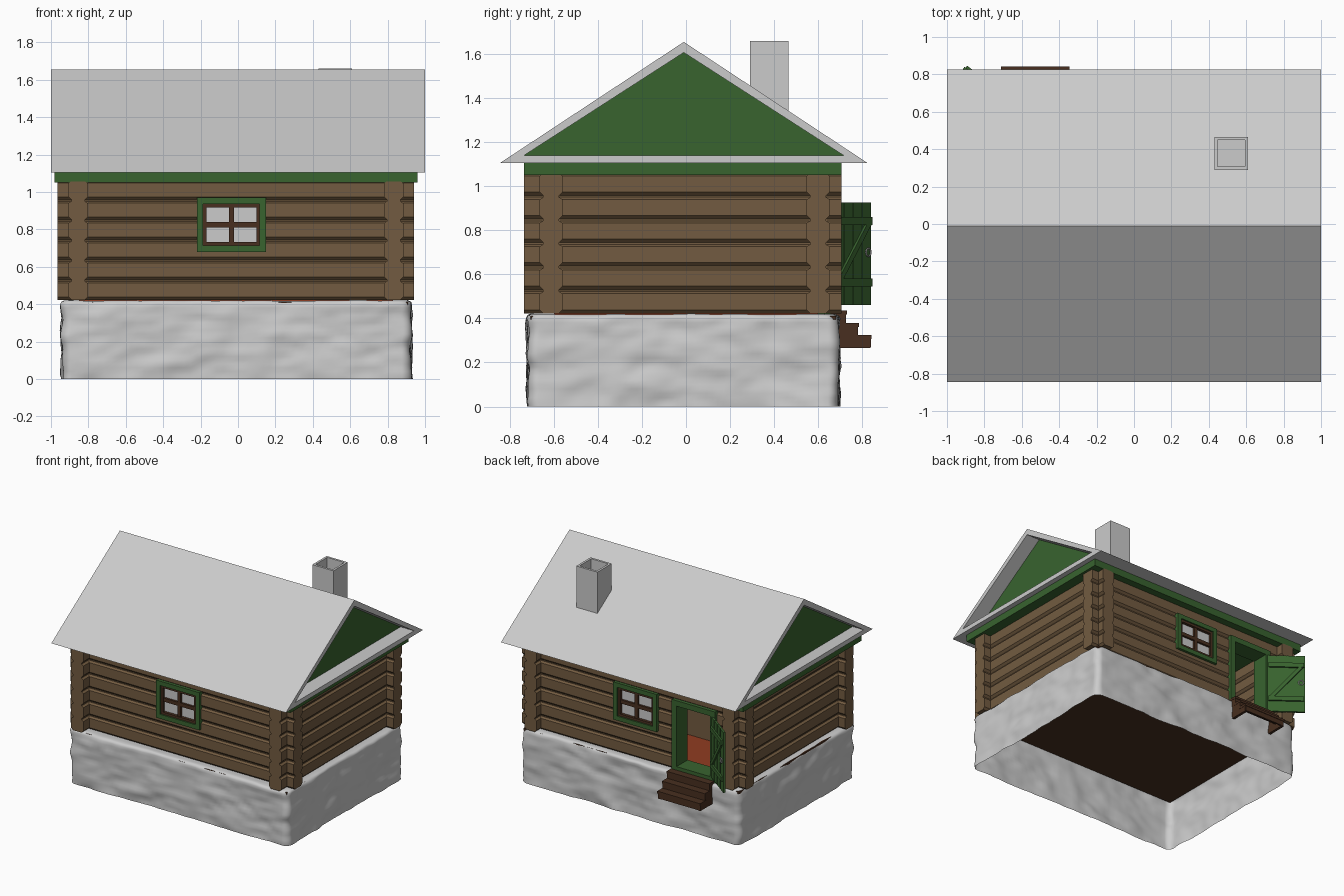
import bpy, bmesh, math
from mathutils import Vector, noise

if "Cube" in bpy.data.objects:
    bpy.data.objects.remove(bpy.data.objects["Cube"])


def material(name, r, g, b):
    m = bpy.data.materials.new(name)
    m.diffuse_color = (r, g, b, 1)
    m.use_nodes = True
    m.node_tree.nodes["Principled BSDF"].inputs["Base Color"].default_value = m.diffuse_color
    return m


LOG = material("log_wood", .17, .105, .052)
GREEN = material("green_paint", .04, .125, .028)
BROWN = material("dark_wood", .065, .028, .014)
RED = material("red_floor", .28, .045, .015)
LIGHT = material("light_grey", .6, .6, .6)


def finish(name, bm, mat=None):
    bmesh.ops.recalc_face_normals(bm, faces=bm.faces)
    me = bpy.data.meshes.new(name)
    bm.to_mesh(me)
    bm.free()
    ob = bpy.data.objects.new(name, me)
    bpy.context.collection.objects.link(ob)
    if mat:
        me.materials.append(mat)
    return ob


def add_box(bm, lo, hi):
    vs = bmesh.ops.create_cube(bm, size=1)["verts"]
    for v in vs:
        v.co = Vector([(lo[i] + hi[i]) / 2 + v.co[i] * (hi[i] - lo[i]) for i in range(3)])


def boxes(name, items, mat=None):
    bm = bmesh.new()
    for lo, hi in items:
        add_box(bm, lo, hi)
    return finish(name, bm, mat)


def add_prism(bm, pts, axis, a, b):
    place = (lambda p, t: (t, p[0], p[1])) if axis == "x" else (lambda p, t: (p[0], t, p[1]))
    r0 = [bm.verts.new(place(p, a)) for p in pts]
    r1 = [bm.verts.new(place(p, b)) for p in pts]
    bm.faces.new(r0)
    bm.faces.new(r1[::-1])
    n = len(pts)
    for i in range(n):
        bm.faces.new((r0[i], r1[i], r1[(i + 1) % n], r0[(i + 1) % n]))


def prism(name, pts, axis, a, b, mat=None):
    bm = bmesh.new()
    add_prism(bm, pts, axis, a, b)
    return finish(name, bm, mat)


def frame(name, x0, x1, z0, z1, w, y0, y1, mat):
    return boxes(name, [((x0, y0, z0), (x0 + w, y1, z1)), ((x1 - w, y0, z0), (x1, y1, z1)),
                        ((x0 + w, y0, z0), (x1 - w, y1, z0 + w)),
                        ((x0 + w, y0, z1 - w), (x1 - w, y1, z1))], mat)


# Stone foundation: rough open shell with a rolled top edge
def outline(inset, n_side=50, n_corner=8, r=.05):
    x0, x1, y0, y1 = -.94 + inset, .925 - inset, -.717 + inset, .692 - inset
    pts = []
    for cx, cy, a in ((x1 - r, y1 - r, 0), (x0 + r, y1 - r, 90), (x0 + r, y0 + r, 180), (x1 - r, y0 + r, 270)):
        for i in range(n_corner + 1):
            t = math.radians(a + 90 * i / n_corner)
            pts.append(Vector((cx + r * math.cos(t), cy + r * math.sin(t), 0)))
    out = []
    for i, p in enumerate(pts):
        q = pts[(i + 1) % len(pts)]
        k = n_side if (q - p).length > .3 else 1
        out += [p.lerp(q, j / k) for j in range(k)]
    return out


levels = [(0, .4 * i / 20) for i in range(21)] + [(.006, .413), (.02, .419), (.045, .418), (.1, .416)]
bm = bmesh.new()
rows = []
for inset, z in levels:
    row = []
    for p in outline(inset):
        s = noise.noise((p.x * 5, p.y * 5, z * 9)) + .5 * noise.noise((p.x * 11 + 3, p.y * 11, z * 19))
        d = Vector((p.x / .94, p.y / .717, 0))
        d = Vector((d.x ** 7, d.y ** 7, 0))
        d = d.normalized() * .016 * s if inset < .04 else Vector()
        lift = .006 * noise.noise((p.x * 7, p.y * 7, 5)) if .38 < z and inset < .04 else 0
        row.append(bm.verts.new(p + d + Vector((0, 0, z + lift))))
    rows.append(row)
for a, b in zip(rows, rows[1:]):
    for i in range(len(a)):
        j = (i + 1) % len(a)
        bm.faces.new((a[i], a[j], b[j], b[i]))
for f in bm.faces:
    f.smooth = True
finish("stone_foundation", bm)

# Log walls: stacked log profile extruded along each side
Z0, H, N = .417, .107, 6


def log_profile(c):
    side = []
    for i in range(N):
        z = Z0 + i * H
        side += [(.036, z + .006), (.052, z + .022), (.052, z + H - .012), (.036, z + H - .002)]
    return [(c + w, z) for w, z in side] + [(c - w, z) for w, z in reversed(side)]


front = prism("front_log_wall", log_profile(-.612), "x", -.965, .94, LOG)
back = prism("back_log_wall", log_profile(.6), "x", -.965, .94, LOG)
for name, c in (("left_log_wall", -.855), ("right_log_wall", .832)):
    prism(name, log_profile(c), "y", -.735, .705, LOG)


def cut(wall, name, lo, hi):
    c = boxes(name, [(lo, hi)])
    c.hide_render = True
    c.display_type = "WIRE"
    m = wall.modifiers.new("opening", "BOOLEAN")
    m.operation = "DIFFERENCE"
    m.solver = "EXACT"
    m.object = c


# Windows with green trim, brown sash and four panes, front and back
WX0, WX1, WZ0, WZ1 = -.22, .15, .68, .97
for side, wall, yc, s in (("front", front, -.612, -1), ("back", back, .6, 1)):
    cut(wall, side + "_window_cutter", (WX0 + .02, yc - .1, WZ0 + .02), (WX1 - .02, yc + .1, WZ1 - .02))
    y = lambda a, b: sorted((yc + s * a, yc + s * b))
    frame(side + "_window_trim", WX0, WX1, WZ0, WZ1, .034, *y(-.06, .072), GREEN)
    frame(side + "_window_sash", WX0 + .03, WX1 - .03, WZ0 + .03, WZ1 - .03, .022, *y(.02, .062), BROWN)
    ya, yb = y(.026, .056)
    mx, mz = (WX0 + WX1) / 2, (WZ0 + WZ1) / 2
    boxes(side + "_window_bars", [((mx - .014, ya, WZ0 + .05), (mx + .014, yb, WZ1 - .05)),
                                  ((WX0 + .05, ya, mz - .014), (WX1 - .05, yb, mz + .014))], BROWN)
    ya, yb = y(.034, .04)
    boxes(side + "_window_glass", [((WX0 + .05, ya, WZ0 + .05), (WX1 - .05, yb, WZ1 - .05))], LIGHT)

# Doorway
cut(back, "door_cutter", (-.70, .5, .435), (-.37, .7, .95))
frame("door_frame", -.72, -.35, .42, .97, .042, .54, .675, GREEN)

# Open plank door with cross battens and a brace
L = .275
bm = bmesh.new()
for i in range(4):
    add_box(bm, (i * L / 4 + .002, 0, 0), ((i + 1) * L / 4 - .002, .016, .465))
add_box(bm, (.002, .002, .002), (L - .002, .014, .463))
for z in (.085, .365):
    add_box(bm, (.01, -.013, z), (L - .01, 0, z + .035))
add_prism(bm, [(.015, .12), (.05, .12), (L - .015, .365), (L - .05, .365)], "y", -.012, 0)
door = finish("open_door", bm, GREEN)
bpy.ops.mesh.primitive_torus_add(major_radius=.018, minor_radius=.004, major_segments=16, minor_segments=6,
                                 location=(L - .03, -.006, .24), rotation=(math.pi / 2, 0, 0))
handle = bpy.context.object
handle.name = "door_handle"
handle.parent = door
door.location = (-.688, .676, .46)
door.rotation_euler.z = math.radians(143)

# Entrance steps: treads, risers and stepped side boards
bm = bmesh.new()
for yo, zt in ((.843, .325), (.785, .38), (.73, .435)):
    add_box(bm, (-.71, yo - .075, zt - .018), (-.345, yo, zt))
    add_box(bm, (-.705, yo - .016, zt - .056), (-.35, yo - .004, zt - .01))
stair = [(.66, .265), (.836, .265), (.836, .32), (.78, .32), (.78, .375), (.725, .375), (.725, .43), (.66, .43)]
for x in (-.708, -.367):
    add_prism(bm, stair, "x", x, x + .02)
finish("entrance_steps", bm, BROWN)

# Floor and inner partition
boxes("floor_underside", [((-.93, -.705, .395), (.91, .68, .412))], BROWN)
boxes("floor", [((-.85, -.6, .412), (.83, .6, .432))], RED)
boxes("inner_partition", [((-.84, .10, .43), (.21, .14, 1.06))], LOG)

# Eave band, roof shell and recessed gables
boxes("eave_band", [((-.98, -.735, 1.05), (.96, .705, 1.106))], GREEN)
outer = [(-.845, 1.105), (.825, 1.105), (-.01, 1.655)]
inner = [(-.735, 1.14), (.715, 1.14), (-.01, 1.607)]
bm = bmesh.new()
ends = []
for x in (-1, 1):
    ends.append([[bm.verts.new((x, *p)) for p in tri] for tri in (outer, inner)])
for i in range(3):
    j = (i + 1) % 3
    for o, n in ends:
        bm.faces.new((o[i], o[j], n[j], n[i]))
    for k in (0, 1):
        a, b = ends[0][k], ends[1][k]
        bm.faces.new((a[i], a[j], b[j], b[i]))
finish("roof", bm)
for name, a, b in (("left_gable", -.905, -.87), ("right_gable", .85, .885)):
    prism(name, inner, "x", a, b, GREEN)

# Chimney with a hollow top
bm = bmesh.new()
add_box(bm, (.43, .29, 1.2), (.61, .465, 1.66))
bm.faces.ensure_lookup_table()
top = max(bm.faces, key=lambda f: f.calc_center_median().z)
bmesh.ops.inset_region(bm, faces=[top], thickness=.024)
bmesh.ops.translate(bm, verts=bmesh.ops.extrude_discrete_faces(bm, faces=[top])["faces"][0].verts, vec=(0, 0, -.12))
finish("chimney", bm, LIGHT)
